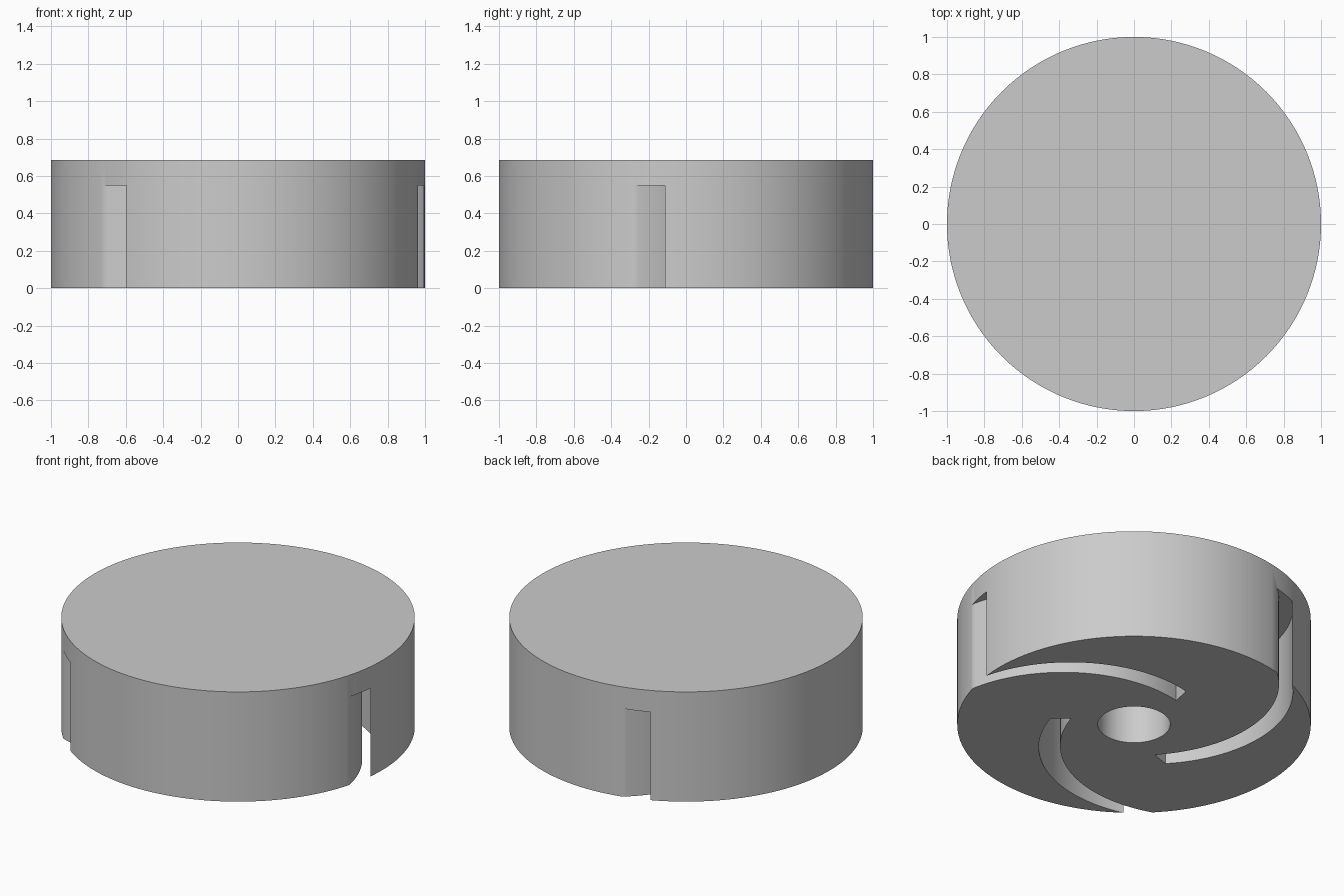
import bpy
import bmesh
from math import cos, sin, radians, tau

RADIUS, HEIGHT, SLOT_DEPTH, BORE_RADIUS = 1.0, 0.685, 0.55, 0.205

if "Cube" in bpy.data.objects:
    bpy.data.objects.remove(bpy.data.objects["Cube"], do_unlink=True)


def add_prism(bm, outline, z0, z1):
    """Extrude a counter-clockwise outline from z0 up to z1."""
    low = [bm.verts.new((x, y, z0)) for x, y in outline]
    high = [bm.verts.new((x, y, z1)) for x, y in outline]
    bm.faces.new(low[::-1])
    bm.faces.new(high)
    for i in range(len(low)):
        j = (i + 1) % len(low)
        bm.faces.new((low[i], low[j], high[j], high[i]))


def arc(cx, cy, r, start, end, steps):
    angles = [radians(start + (end - start) * i / steps) for i in range(steps + 1)]
    return [(cx + r * cos(a), cy + r * sin(a)) for a in angles]


def circle(r, sides):
    return [(r * cos(tau * i / sides), r * sin(tau * i / sides)) for i in range(sides)]


def rotate(points, degrees):
    c, s = cos(radians(degrees)), sin(radians(degrees))
    return [(x * c - y * s, x * s + y * c) for x, y in points]


def make_object(name, bm):
    bmesh.ops.recalc_face_normals(bm, faces=bm.faces)
    mesh = bpy.data.meshes.new(name)
    bm.to_mesh(mesh)
    bm.free()
    obj = bpy.data.objects.new(name, mesh)
    bpy.context.collection.objects.link(obj)
    return obj


# Solid disc body
bm = bmesh.new()
add_prism(bm, circle(RADIUS, 128), 0, HEIGHT)
body = make_object("slotted_disc", bm)

grey = bpy.data.materials.new("light_grey")
grey.use_nodes = True
color = (0.6, 0.6, 0.6, 1)
grey.diffuse_color = color
grey.node_tree.nodes["Principled BSDF"].inputs["Base Color"].default_value = color
body.data.materials.append(grey)

# Cutter: three swirling slots and the central bore, open underneath
bm = bmesh.new()
outer_edge = arc(-0.11, -0.36, 0.814, -56, 53.5, 36)
inner_edge = arc(-0.212, -0.402, 0.803, -56, 52.9, 36)
slot = outer_edge + inner_edge[::-1]
for i in range(3):
    add_prism(bm, rotate(slot, 50 + 120 * i), -0.1, SLOT_DEPTH)
add_prism(bm, circle(BORE_RADIUS, 64), -0.1, SLOT_DEPTH)
cutter = make_object("slot_cutter", bm)
cutter.hide_render = True

# Cut the body and drop the cutter
cut = body.modifiers.new("slots", 'BOOLEAN')
cut.operation = 'DIFFERENCE'
cut.solver = 'EXACT'
cut.object = cutter
bpy.ops.object.select_all(action='DESELECT')
body.select_set(True)
bpy.context.view_layer.objects.active = body
bpy.ops.object.modifier_apply(modifier=cut.name)
bpy.data.objects.remove(cutter, do_unlink=True)
bpy.ops.object.shade_smooth_by_angle(angle=radians(30))
